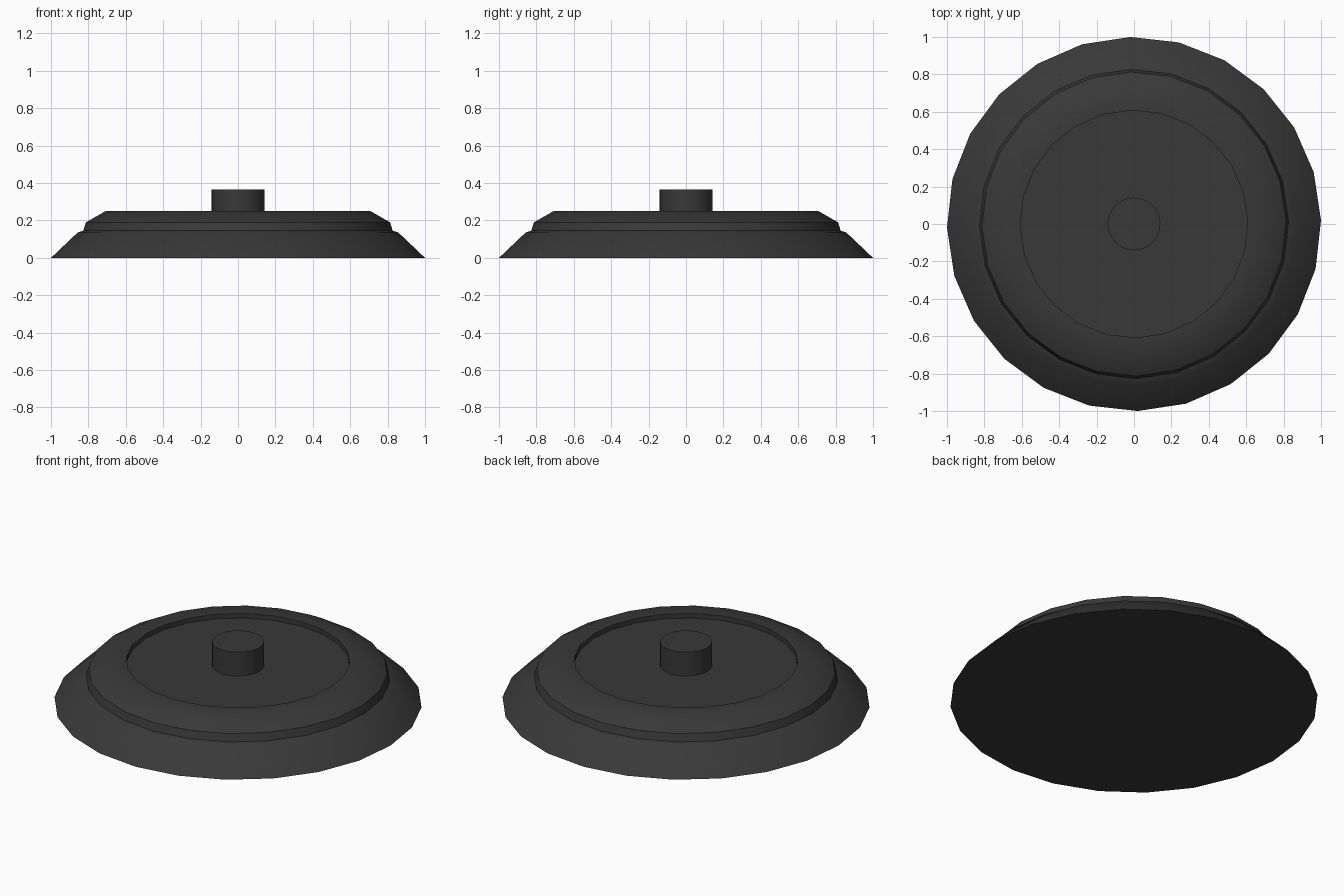
import bpy, bmesh, math

if "Cube" in bpy.data.objects:
    bpy.data.objects.remove(bpy.data.objects["Cube"])

SEGMENTS = 24
TURN = math.radians(1.1)

dark = bpy.data.materials.new("dark_grey")
dark.diffuse_color = (0.04, 0.04, 0.04, 1)
dark.use_nodes = True
dark.node_tree.nodes["Principled BSDF"].inputs["Base Color"].default_value = dark.diffuse_color


def lathe(name, profile):
    """Revolve (radius, z) points around z and cap both ends."""
    bm = bmesh.new()
    rings = []
    for r, z in profile:
        angles = [TURN + math.tau * i / SEGMENTS for i in range(SEGMENTS)]
        rings.append([bm.verts.new((r * math.cos(a), r * math.sin(a), z)) for a in angles])
    for low, high in zip(rings, rings[1:]):
        for i in range(SEGMENTS):
            j = (i + 1) % SEGMENTS
            bm.faces.new((low[i], low[j], high[j], high[i]))
    bm.faces.new(rings[0][::-1])
    bm.faces.new(rings[-1])
    bmesh.ops.recalc_face_normals(bm, faces=bm.faces)
    mesh = bpy.data.meshes.new(name)
    bm.to_mesh(mesh)
    bm.free()
    mesh.materials.append(dark)
    obj = bpy.data.objects.new(name, mesh)
    bpy.context.collection.objects.link(obj)
    bpy.ops.object.select_all(action='DESELECT')
    obj.select_set(True)
    bpy.context.view_layer.objects.active = obj
    bpy.ops.object.shade_smooth_by_angle(angle=math.radians(30))
    return obj


# Stepped base with a shallow recess in the top
lathe("base", [(1.0, 0), (0.858, 0.135), (0.827, 0.146), (0.813, 0.19),
               (0.708, 0.25), (0.608, 0.25), (0.608, 0.222)])

# Central knob standing on the recess floor
lathe("knob", [(0.141, 0.222), (0.141, 0.365)])
